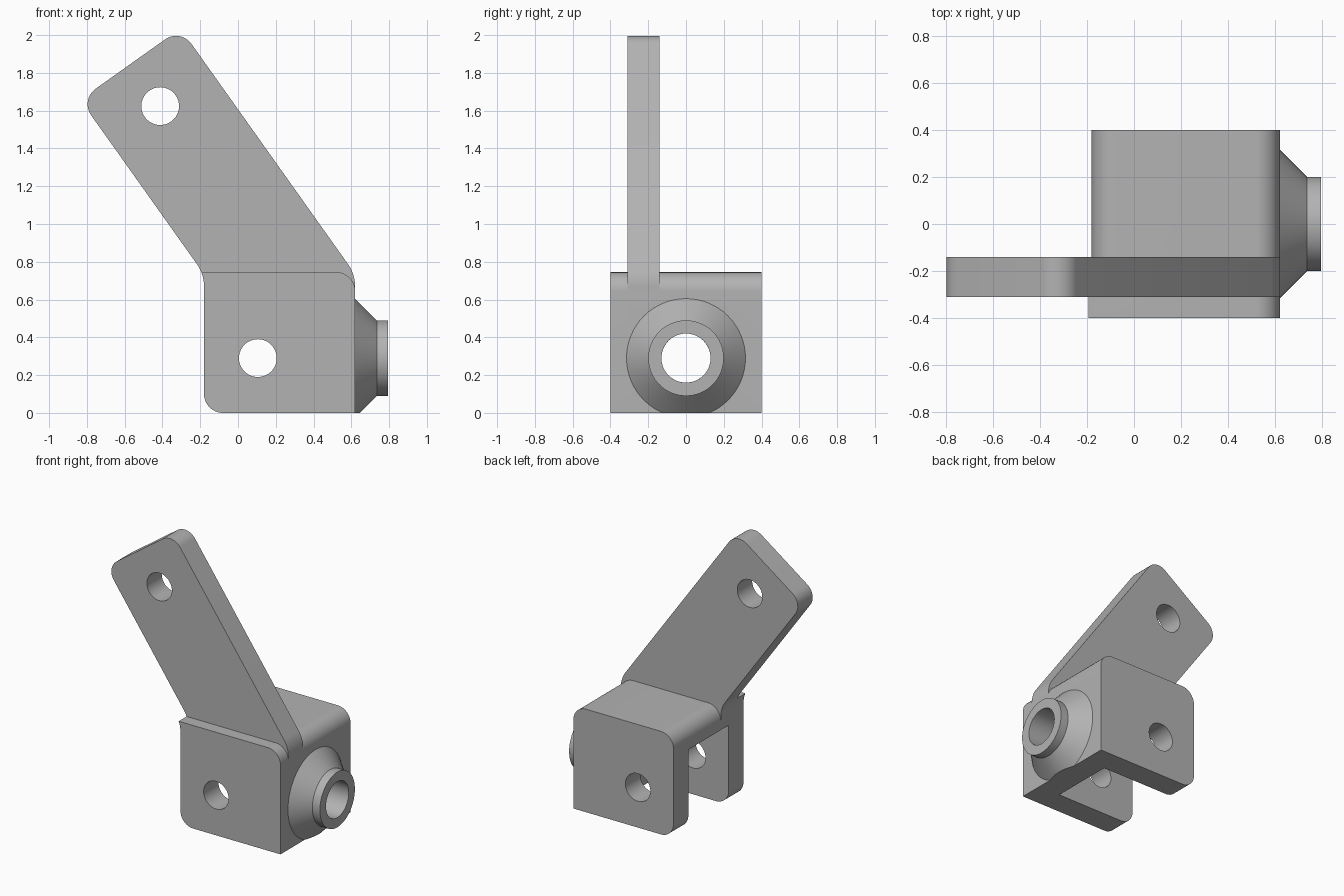
import bpy, bmesh, math
from mathutils import Vector, Matrix

cube = bpy.data.objects.get("Cube")
if cube:
    bpy.data.objects.remove(cube, do_unlink=True)

grey = bpy.data.materials.new("plain grey")
grey.use_nodes = True
COLOUR = (0.45, 0.45, 0.45, 1)
grey.diffuse_color = COLOUR
grey.node_tree.nodes["Principled BSDF"].inputs["Base Color"].default_value = COLOUR


def finish(name, bm):
    bmesh.ops.recalc_face_normals(bm, faces=bm.faces)
    mesh = bpy.data.meshes.new(name)
    bm.to_mesh(mesh)
    bm.free()
    mesh.materials.append(grey)
    obj = bpy.data.objects.new(name, mesh)
    bpy.context.collection.objects.link(obj)
    return obj


def rounded(corners, steps=10):
    """Outline in x, z from corners given as (x, z, radius)."""
    out = []
    for i, (x, z, r) in enumerate(corners):
        p = Vector((x, 0, z))
        if r == 0:
            out.append(p)
            continue
        before, after = corners[i - 1], corners[(i + 1) % len(corners)]
        u = (Vector((before[0], 0, before[1])) - p).normalized()
        v = (Vector((after[0], 0, after[1])) - p).normalized()
        half = u.angle(v) / 2
        centre = p + (u + v).normalized() * r / math.sin(half)
        reach = r / math.tan(half)
        a, b = p + u * reach - centre, p + v * reach - centre
        out += [centre + a.lerp(b, k / steps).normalized() * r for k in range(steps + 1)]
    return out


def plate(name, outline, y0, y1):
    bm = bmesh.new()
    face = bm.faces.new([bm.verts.new((p.x, y0, p.z)) for p in outline])
    new = bmesh.ops.extrude_face_region(bm, geom=[face])["geom"]
    bmesh.ops.translate(bm, vec=(0, y1 - y0, 0),
                        verts=[e for e in new if isinstance(e, bmesh.types.BMVert)])
    return finish(name, bm)


def box(name, low, high):
    corners = [(low[0], low[2], 0), (high[0], low[2], 0), (high[0], high[2], 0), (low[0], high[2], 0)]
    return plate(name, rounded(corners), low[1], high[1])


def rod(name, centre, radius, length, axis):
    bm = bmesh.new()
    turn = Matrix.Rotation(math.pi / 2, 4, "Y" if axis == "X" else "X")
    bmesh.ops.create_cone(bm, cap_ends=True, segments=48, radius1=radius, radius2=radius,
                          depth=length, matrix=Matrix.Translation(centre) @ turn)
    return finish(name, bm)


def boolean(obj, tool, operation="DIFFERENCE"):
    mod = obj.modifiers.new("cut", "BOOLEAN")
    mod.operation, mod.object, mod.solver = operation, tool, "EXACT"
    bpy.context.view_layer.objects.active = obj
    bpy.ops.object.modifier_apply(modifier=mod.name)
    bpy.data.objects.remove(tool, do_unlink=True)


def smooth(obj):
    bpy.ops.object.select_all(action="DESELECT")
    obj.select_set(True)
    bpy.context.view_layer.objects.active = obj
    bpy.ops.object.shade_smooth_by_angle(angle=math.radians(25))


LEFT, RIGHT, TOP, AXIS_Z = -0.18, 0.62, 0.745, 0.29

# Fork body: rounded block, open below and on one end
body = plate("fork_body", rounded([(LEFT, 0, 0.1), (RIGHT, 0, 0), (RIGHT, TOP, 0.1), (LEFT, TOP, 0.1)]),
             -0.4, 0.4)

# Flared top corner in front of the arm
bend = 0.204
flare = [Vector((LEFT - bend + math.sqrt(bend ** 2 - h ** 2), 0, 0.67 + h))
         for h in [k * (TOP - 0.67) / 6 for k in range(7)]]
flare += [Vector((0.1, 0, TOP)), Vector((0.1, 0, 0.62)), Vector((LEFT, 0, 0.62))]
boolean(body, plate("flare", flare, -0.4, -0.31), "UNION")
boolean(body, box("cavity", (-0.6, -0.23, -0.5), (0.45, 0.23, 0.575)))
boolean(body, rod("pin_hole", (0.105, 0, AXIS_Z), 0.1, 2, "Y"))
boolean(body, rod("bore", (0.6, 0, AXIS_Z), 0.13, 0.6, "X"))

# Slanted arm, its foot sunk in the top of the body
hole = Vector((-0.412, 0, 1.624))
tilt = math.radians(35.4)
along = Vector((-math.sin(tilt), 0, math.cos(tilt)))
across = Vector((math.cos(tilt), 0, math.sin(tilt)))
half_width, overhang = 0.326, 0.273


def arm_corner(side, base_x=None):
    edge = hole + across * half_width * side
    if base_x is None:
        p = edge + along * overhang
        return (p.x, p.z, 0.1)
    p = edge + along * ((base_x - edge.x) / along.x)
    return (p.x, p.z, bend)


arm = plate("slanted_arm", rounded([(LEFT, 0.6, 0), (RIGHT, 0.6, 0), arm_corner(1, RIGHT),
                                    arm_corner(1), arm_corner(-1), arm_corner(-1, LEFT)]), -0.31, -0.14)
boolean(arm, rod("arm_hole", hole, 0.1, 2, "Y"))

# Tapered hub with a bored collar, trimmed level with the base
bm = bmesh.new()
profile = [(RIGHT, 0.13), (RIGHT, 0.315), (0.735, 0.2), (0.795, 0.2), (0.795, 0.13)]
ring = [bm.verts.new((x, 0, r)) for x, r in profile]
edges = [bm.edges.new((ring[i - 1], ring[i])) for i in range(len(ring))]
bmesh.ops.spin(bm, geom=ring + edges, cent=(0, 0, 0), axis=(1, 0, 0), angle=math.tau,
               steps=64, use_duplicate=False)
bmesh.ops.remove_doubles(bm, verts=bm.verts, dist=0.0005)
bmesh.ops.translate(bm, verts=bm.verts, vec=(0, 0, AXIS_Z))
hub = finish("tapered_hub", bm)
boolean(hub, box("trim", (0.4, -0.6, -0.5), (1, 0.6, 0)))

for part in (body, arm, hub):
    smooth(part)
